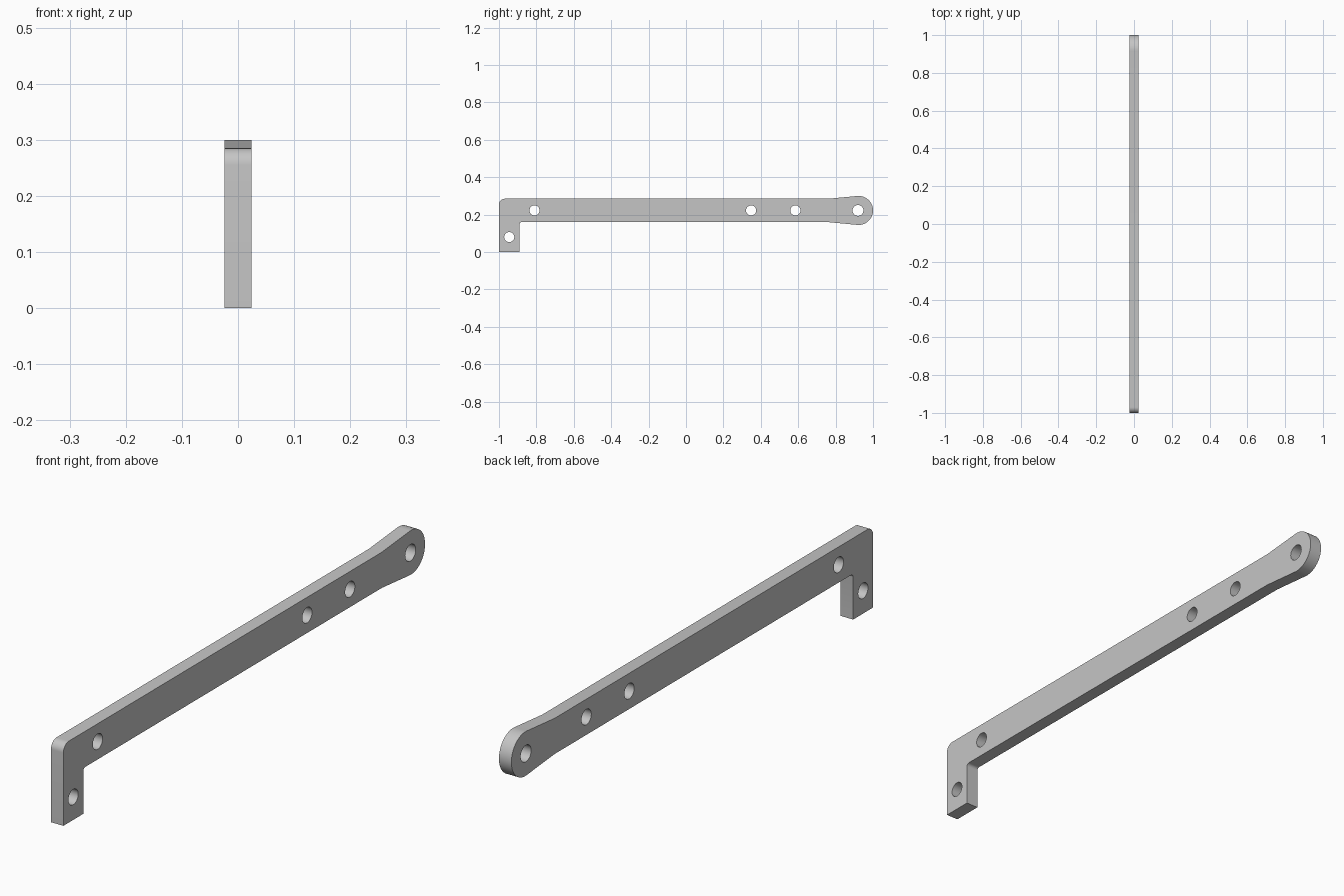
import bpy
import bmesh
from math import sin, cos, acos, atan2, pi, radians, hypot

cube = bpy.data.objects.get("Cube")
if cube:
    bpy.data.objects.remove(cube, do_unlink=True)

HALF_THICK = 0.024
BAR_TOP, BAR_BOTTOM = 0.285, 0.16
MID = (BAR_TOP + BAR_BOTTOM) / 2
END_Y, END_R = 0.9225, 0.0775
FLARE_Y, LEG_Y = 0.76, -0.89

# Flat grey metal
metal = bpy.data.materials.new("grey_metal")
metal.use_nodes = True
grey = (0.56, 0.56, 0.56, 1)
metal.diffuse_color = grey
metal.node_tree.nodes["Principled BSDF"].inputs["Base Color"].default_value = grey


def arc(cy, cz, r, start, end, steps):
    """Points of an arc in the side plane."""
    angles = [start + (end - start) * i / steps for i in range(steps + 1)]
    return [(cy + r * cos(a), cz + r * sin(a)) for a in angles]


# Side outline: foot, inner fillet, flared round end, rounded heel
dy, dz = FLARE_Y - END_Y, BAR_TOP - MID
tangent = atan2(dz, dy) - acos(END_R / hypot(dy, dz))
fillet, heel = 0.012, 0.03
outline = [(-1, 0), (LEG_Y, 0)]
outline += arc(LEG_Y + fillet, BAR_BOTTOM - fillet, fillet, pi, pi / 2, 6)
outline += [(FLARE_Y, BAR_BOTTOM)]
outline += arc(END_Y, MID, END_R, -tangent, tangent, 40)
outline += [(FLARE_Y, BAR_TOP)]
outline += arc(-1 + heel, BAR_TOP - heel, heel, pi / 2, pi, 10)

# Extrude the outline across the thickness
bm = bmesh.new()
face = bm.faces.new([bm.verts.new((-HALF_THICK, y, z)) for y, z in outline])
extruded = bmesh.ops.extrude_face_region(bm, geom=[face])["geom"]
bmesh.ops.translate(bm, vec=(2 * HALF_THICK, 0, 0),
                    verts=[v for v in extruded if isinstance(v, bmesh.types.BMVert)])
bmesh.ops.recalc_face_normals(bm, faces=bm.faces)
mesh = bpy.data.meshes.new("lever_bar")
bm.to_mesh(mesh)
bm.free()
mesh.materials.append(metal)
bar = bpy.data.objects.new("lever_bar", mesh)
bpy.context.collection.objects.link(bar)

# Drill the bolt holes
holes = [(-0.945, 0.08, 0.027), (-0.81, MID, 0.027), (0.348, MID, 0.027),
         (0.585, MID, 0.027), (END_Y - 0.003, MID, 0.029)]
bpy.context.view_layer.objects.active = bar
for y, z, r in holes:
    bpy.ops.mesh.primitive_cylinder_add(vertices=40, radius=r, depth=0.2,
                                        location=(0, y, z), rotation=(0, pi / 2, 0))
    cutter = bpy.context.object
    cutter.name = "hole_cutter"
    cutter.hide_render = True
    cutter.data.materials.append(metal)
    cut = bar.modifiers.new("hole", 'BOOLEAN')
    cut.operation = 'DIFFERENCE'
    cut.solver = 'EXACT'
    cut.object = cutter
    bpy.ops.object.select_all(action='DESELECT')
    bar.select_set(True)
    bpy.context.view_layer.objects.active = bar
    bpy.ops.object.modifier_apply(modifier=cut.name)
    bpy.data.objects.remove(cutter, do_unlink=True)

# Smooth the curved walls and keep the rims crisp
bpy.ops.object.shade_smooth_by_angle(angle=radians(30))
